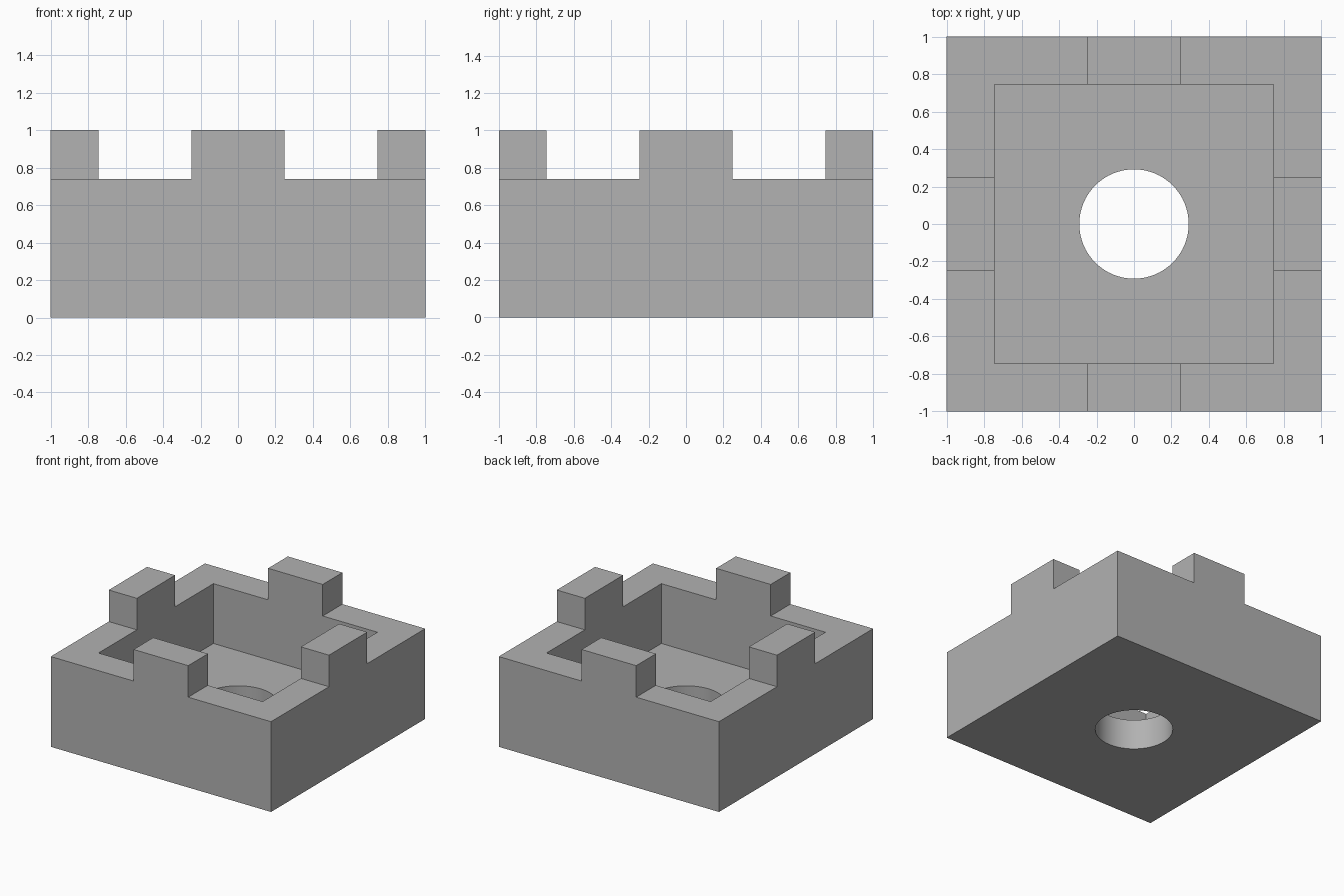
import bpy
import math

# Remove the default cube
default = bpy.data.objects.get("Cube")
if default:
    bpy.data.objects.remove(default, do_unlink=True)

INNER = 0.745       # half width of the cavity
TAB = 0.248         # half width of each raised tab
RIM = 0.741         # height of the wall rim
FLOOR = 0.25        # thickness of the floor
HOLE = 0.292        # radius of the round hole
TOP = 1.0           # height of the raised tabs

grey = bpy.data.materials.new("plain grey")
grey.use_nodes = True
colour = (0.445, 0.445, 0.445, 1)
grey.diffuse_color = colour
grey.node_tree.nodes["Principled BSDF"].inputs["Base Color"].default_value = colour


def box(name, low, high):
    """Box spanning two opposite corners."""
    centre = [(a + b) / 2 for a, b in zip(low, high)]
    bpy.ops.mesh.primitive_cube_add(size=1, location=centre)
    obj = bpy.context.object
    obj.name = name
    obj.scale = [b - a for a, b in zip(low, high)]
    bpy.ops.object.transform_apply(location=True, rotation=False, scale=True)
    obj.data.materials.append(grey)
    return obj


def cut(target, cutter):
    """Subtract the cutter from the target, then discard it."""
    cutter.hide_render = True
    mod = target.modifiers.new("cut", 'BOOLEAN')
    mod.operation = 'DIFFERENCE'
    mod.solver = 'EXACT'
    mod.object = cutter
    bpy.context.view_layer.objects.active = target
    bpy.ops.object.modifier_apply(modifier=mod.name)
    bpy.data.objects.remove(cutter, do_unlink=True)


# Solid block, hollowed to leave floor and walls
body = box("open_box", (-1, -1, 0), (1, 1, TOP))
cut(body, box("cavity_cutter", (-INNER, -INNER, FLOOR), (INNER, INNER, TOP + 1)))

# Lower the rim at each corner, leaving a tab in the middle of every wall
for sx in (-1, 1):
    for sy in (-1, 1):
        xs = sorted((sx * TAB, sx * 2))
        ys = sorted((sy * TAB, sy * 2))
        cut(body, box("corner_cutter", (xs[0], ys[0], RIM), (xs[1], ys[1], TOP + 1)))

# Round hole through the floor
bpy.ops.mesh.primitive_cylinder_add(vertices=64, radius=HOLE, depth=1)
drill = bpy.context.object
drill.name = "hole_cutter"
drill.data.materials.append(grey)
cut(body, drill)

# Smooth hole wall with sharp edges kept
bpy.ops.object.select_all(action='DESELECT')
body.select_set(True)
bpy.context.view_layer.objects.active = body
bpy.ops.object.shade_smooth_by_angle(angle=math.radians(30))
